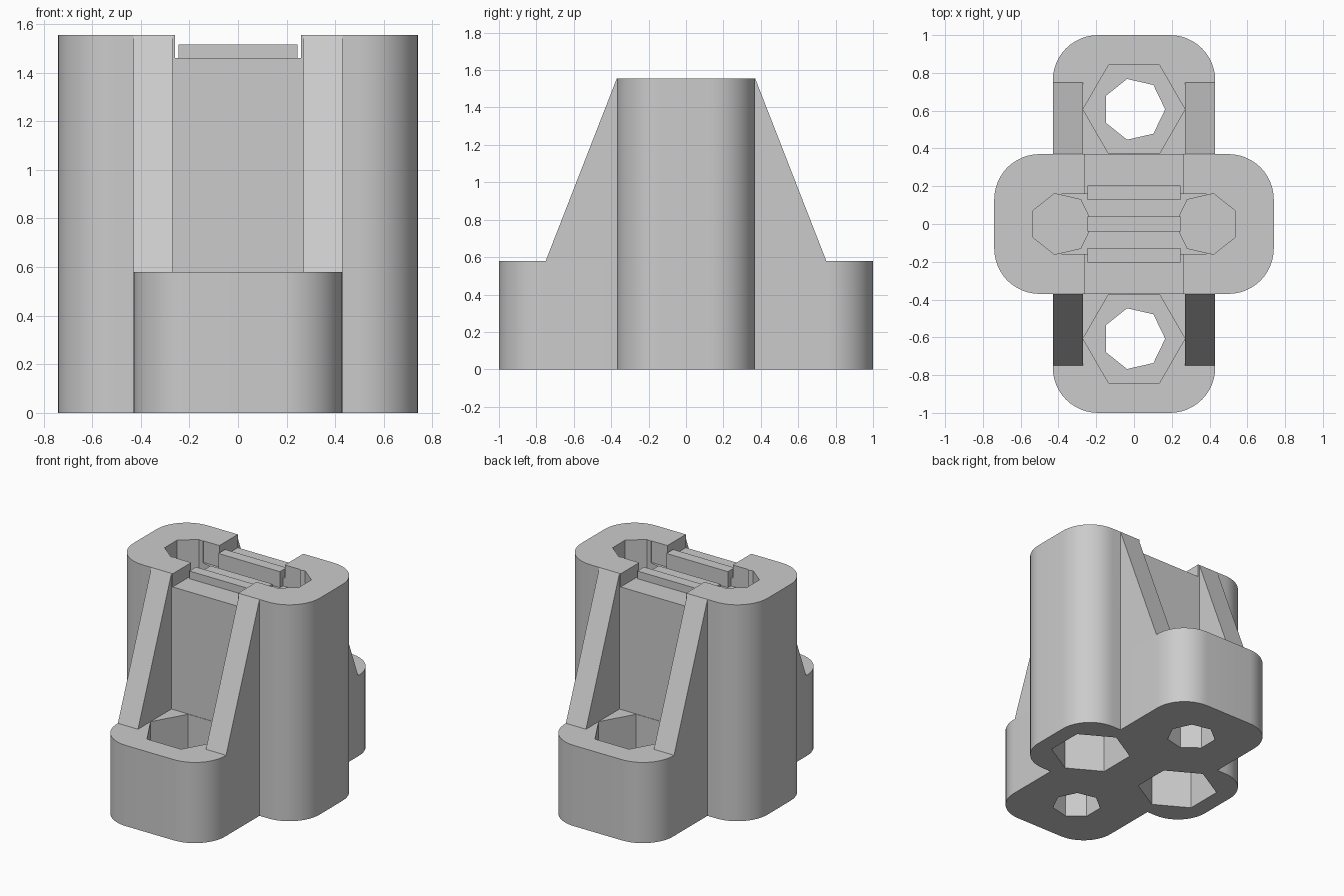
import bpy, bmesh, math

cube = bpy.data.objects.get("Cube")
if cube:
    bpy.data.objects.remove(cube, do_unlink=True)

# Single plain plastic colour
plastic = bpy.data.materials.new("light_grey_plastic")
plastic.use_nodes = True
GREY = (0.6, 0.6, 0.6, 1)
plastic.diffuse_color = GREY
plastic.node_tree.nodes["Principled BSDF"].inputs["Base Color"].default_value = GREY


def prism(name, outline, low, high, axis="z"):
    """Extrude a closed outline along z, or a (y, z) outline along x."""
    place = (lambda a, b, h: (a, b, h)) if axis == "z" else (lambda a, b, h: (h, a, b))
    bm = bmesh.new()
    bottom = [bm.verts.new(place(a, b, low)) for a, b in outline]
    top = [bm.verts.new(place(a, b, high)) for a, b in outline]
    bm.faces.new(bottom)
    bm.faces.new(top)
    n = len(outline)
    for i in range(n):
        j = (i + 1) % n
        bm.faces.new((bottom[i], bottom[j], top[j], top[i]))
    bmesh.ops.recalc_face_normals(bm, faces=bm.faces)
    mesh = bpy.data.meshes.new(name)
    bm.to_mesh(mesh)
    bm.free()
    mesh.materials.append(plastic)
    obj = bpy.data.objects.new(name, mesh)
    bpy.context.collection.objects.link(obj)
    return obj


def rect(x0, x1, y0, y1):
    return [(x0, y0), (x1, y0), (x1, y1), (x0, y1)]


def polygon(cx, cy, radius, sides, turn=0):
    angles = [turn + math.tau * i / sides for i in range(sides)]
    return [(cx + radius * math.cos(a), cy + radius * math.sin(a)) for a in angles]


def rounded(hx, hy, r, steps=12):
    points = []
    for q, (sx, sy) in enumerate([(1, 1), (-1, 1), (-1, -1), (1, -1)]):
        for i in range(steps + 1):
            a = math.pi / 2 * (q + i / steps)
            points.append((sx * (hx - r) + r * math.cos(a), sy * (hy - r) + r * math.sin(a)))
    return points


def combine(target, tool, operation):
    tool.hide_render = True
    mod = target.modifiers.new(operation, "BOOLEAN")
    mod.operation = operation
    mod.solver = "EXACT"
    mod.object = tool
    bpy.ops.object.select_all(action="DESELECT")
    bpy.context.view_layer.objects.active = target
    target.select_set(True)
    bpy.ops.object.modifier_apply(modifier=mod.name)
    bpy.data.objects.remove(tool, do_unlink=True)


TOP, FOOT, LEDGE, FLOOR = 1.555, 0.58, 1.46, 1.40

# Tall column joined with the low foot running front to back
body = prism("body", rounded(0.74, 0.37, 0.24), 0, TOP)
combine(body, prism("foot", rounded(0.43, 1.0, 0.24), 0, FOOT), "UNION")

# Cable notch across the top and the channel between the bores
combine(body, prism("notch_cutter", rect(-0.26, 0.26, -0.5, 0.5), LEDGE, 1.7), "DIFFERENCE")
combine(body, prism("channel_cutter", rect(-0.385, 0.385, -0.16, 0.16), FLOOR, 1.7), "DIFFERENCE")

for s in (-1, 1):
    # Column bores from above, nut pockets from below
    bore_turn = 0 if s < 0 else math.pi
    bore = polygon(s * 0.385, 0, 0.165, 7, bore_turn)
    combine(body, prism("bore_cutter", bore, 0.63, 1.7), "DIFFERENCE")
    nut = polygon(s * 0.385, 0, 0.27, 6, math.pi / 2)
    combine(body, prism("nut_cutter", nut, -0.1, 0.6), "DIFFERENCE")
    # Foot screw holes with nut pockets from above
    hole = polygon(0, s * 0.607, 0.165, 7)
    combine(body, prism("hole_cutter", hole, -0.1, 0.7), "DIFFERENCE")
    seat = polygon(0, s * 0.607, 0.27, 6)
    combine(body, prism("seat_cutter", seat, 0.25, 0.7), "DIFFERENCE")

# Sloping ribs bracing the column against the foot
for ys, depth in ((-1, "front"), (1, "back")):
    slope = [(ys * 0.37, FOOT), (ys * 0.75, FOOT), (ys * 0.37, TOP)]
    for xs, side in ((-1, "right"), (1, "left")):
        a, b = sorted((xs * 0.27, xs * 0.43))
        prism(f"{depth}_{side}_rib", slope, a, b, "x")

# Grip ridges across the cable channel
for y, half, height, label in ((-0.165, 0.038, 1.515, "front"),
                               (0, 0.04, LEDGE, "middle"),
                               (0.165, 0.038, 1.515, "back")):
    prism(f"{label}_grip_ridge", rect(-0.245, 0.245, y - half, y + half), FLOOR - 0.03, height)

# Smooth rounded corners, keep hard edges
bpy.ops.object.select_all(action="DESELECT")
body.select_set(True)
bpy.context.view_layer.objects.active = body
bpy.ops.object.shade_smooth_by_angle(angle=math.radians(30))
